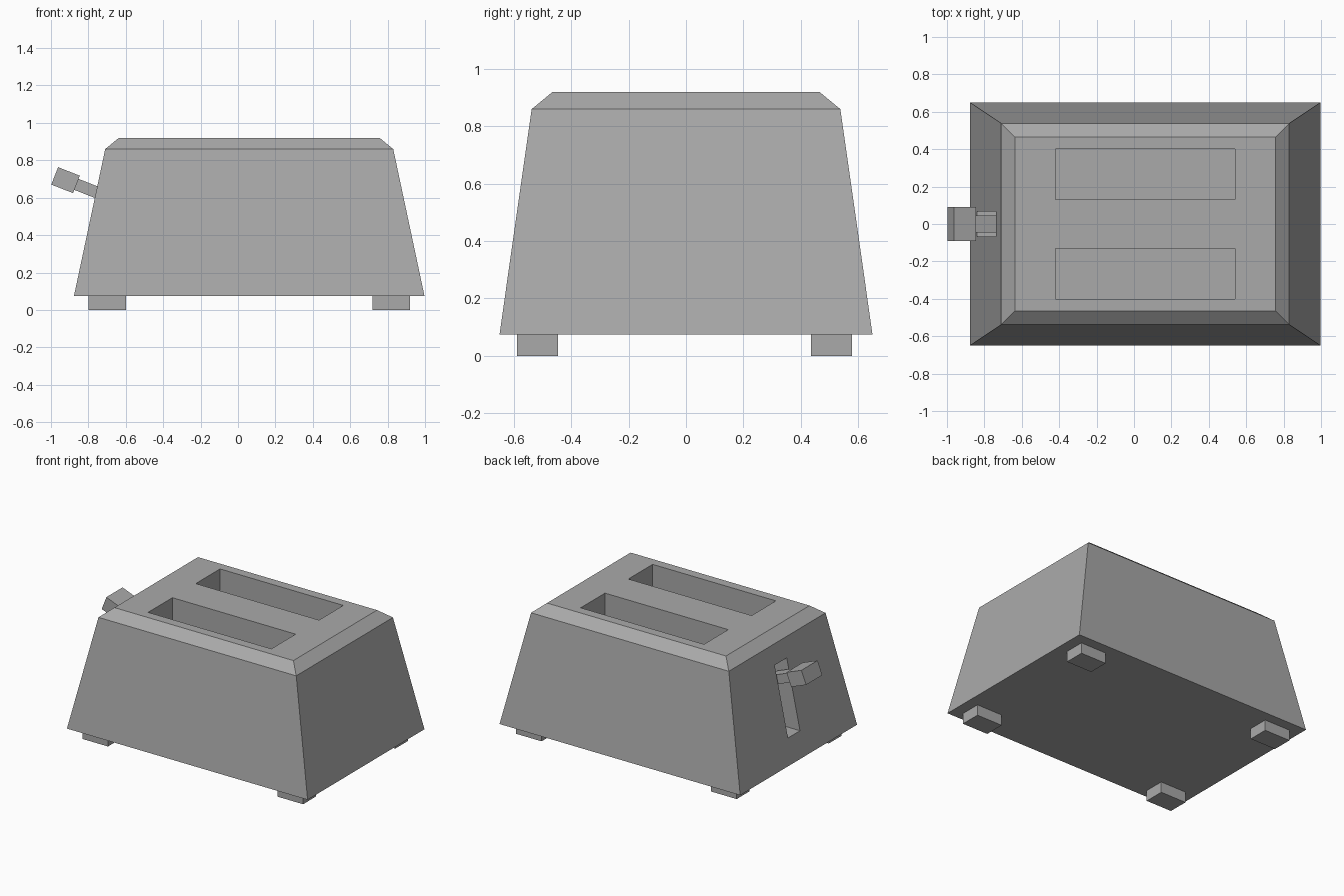
import bpy
import bmesh
from math import radians
from mathutils import Matrix, Vector

if "Cube" in bpy.data.objects:
    bpy.data.objects.remove(bpy.data.objects["Cube"], do_unlink=True)

grey = bpy.data.materials.new("plain grey")
grey.use_nodes = True
colour = (0.4, 0.4, 0.4, 1)
grey.diffuse_color = colour
grey.node_tree.nodes["Principled BSDF"].inputs["Base Color"].default_value = colour


def add_object(name, bm):
    bmesh.ops.recalc_face_normals(bm, faces=bm.faces[:])
    mesh = bpy.data.meshes.new(name)
    bm.to_mesh(mesh)
    bm.free()
    mesh.materials.append(grey)
    obj = bpy.data.objects.new(name, mesh)
    bpy.context.collection.objects.link(obj)
    return obj


def box(name, centre, size, tilt=0):
    """Box with a tilt in degrees about y."""
    bm = bmesh.new()
    matrix = (Matrix.Translation(centre) @ Matrix.Rotation(radians(tilt), 4, "Y")
              @ Matrix.Diagonal((*size, 1)))
    bmesh.ops.create_cube(bm, size=1, matrix=matrix)
    return add_object(name, bm)


def cut(target, cutter):
    """Subtract the cutter, then discard it."""
    cutter.hide_render = True
    mod = target.modifiers.new("cut", "BOOLEAN")
    mod.operation = "DIFFERENCE"
    mod.solver = "EXACT"
    mod.object = cutter
    bpy.context.view_layer.objects.active = target
    bpy.ops.object.modifier_apply(modifier=mod.name)
    bpy.data.objects.remove(cutter, do_unlink=True)


# Tapered body with a chamfered top, lofted from rectangles
BODY_X = 0.06
sections = [(0.075, 0.937, 0.65), (0.86, 0.77, 0.538), (0.92, 0.697, 0.465)]
bm = bmesh.new()
rings = [[bm.verts.new((BODY_X + sx * hx, sy * hy, z))
          for sx, sy in ((-1, -1), (1, -1), (1, 1), (-1, 1))]
         for z, hx, hy in sections]
for low, high in zip(rings, rings[1:]):
    for i in range(4):
        j = (i + 1) % 4
        bm.faces.new((low[i], low[j], high[j], high[i]))
bm.faces.new(rings[0][::-1])
bm.faces.new(rings[-1])
body = add_object("body", bm)

# Two bread slots in the top and the lever groove in the side
for side in (-1, 1):
    cut(body, box("slot_cutter", (BODY_X, side * 0.265, 0.65), (0.96, 0.27, 0.7)))
cut(body, box("groove_cutter", (-0.81, 0, 0.488), (0.38, 0.134, 0.485)))

# Lever shaft and knob, sloping up and away from the body
TILT = 21.4
knob_centre = Vector((-0.922, 0, 0.694))
inward = Matrix.Rotation(radians(TILT), 3, "Y") @ Vector((1, 0, 0))
box("lever_knob", knob_centre, (0.125, 0.18, 0.1), TILT)
box("lever_shaft", knob_centre + inward * 0.195, (0.27, 0.09, 0.063), TILT)

# Four block feet
for x, end in ((-0.7, "right"), (0.82, "left")):
    for y, face in ((-0.518, "front"), (0.507, "back")):
        box(f"{face}_{end}_foot", (x, y, 0.04), (0.2, 0.143, 0.08))
